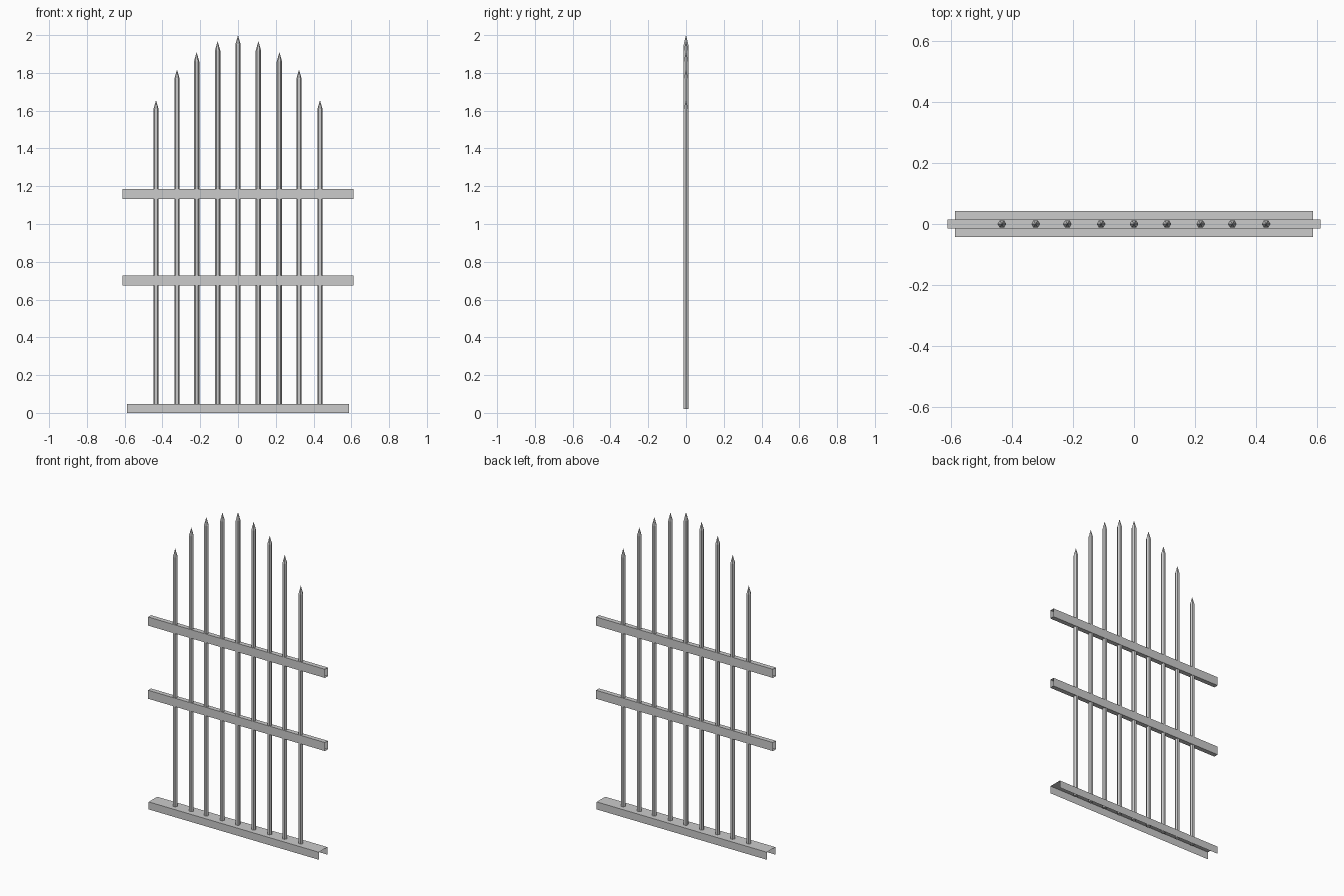
import bpy, bmesh, math

if "Cube" in bpy.data.objects:
    bpy.data.objects.remove(bpy.data.objects["Cube"])


def make_object(name, bm):
    bmesh.ops.recalc_face_normals(bm, faces=bm.faces)
    mesh = bpy.data.meshes.new(name)
    bm.to_mesh(mesh)
    bm.free()
    obj = bpy.data.objects.new(name, mesh)
    bpy.context.collection.objects.link(obj)
    return obj


def sheet_along_x(name, half_length, profile, closed):
    """Sweep a thin (y, z) profile along x, leaving the ends open."""
    bm = bmesh.new()
    a = [bm.verts.new((-half_length, y, z)) for y, z in profile]
    b = [bm.verts.new((half_length, y, z)) for y, z in profile]
    n = len(profile)
    for i in range(n if closed else n - 1):
        j = (i + 1) % n
        bm.faces.new((a[i], a[j], b[j], b[i]))
    return make_object(name, bm)


def picket(name, x, top, bottom=0.021, radius=0.0142, spike=0.05):
    """Hexagonal bar with a pointed tip."""
    bm = bmesh.new()
    rings = []
    for z in (bottom, top - spike):
        rings.append([bm.verts.new((x + radius * math.cos(k * math.pi / 3),
                                    radius * math.sin(k * math.pi / 3), z))
                      for k in range(6)])
    tip = bm.verts.new((x, 0, top))
    bm.faces.new(rings[0][::-1])
    for k in range(6):
        j = (k + 1) % 6
        bm.faces.new((rings[0][k], rings[0][j], rings[1][j], rings[1][k]))
        bm.faces.new((rings[1][k], rings[1][j], tip))
    return make_object(name, bm)


# Base channel, open underneath
sheet_along_x("base_channel", 0.588,
              [(-0.042, 0), (-0.042, 0.047), (0.042, 0.047), (0.042, 0)], False)

# Two hollow cross rails
for name, z0, z1 in (("lower_rail", 0.675, 0.728), ("upper_rail", 1.132, 1.186)):
    sheet_along_x(name, 0.612,
                  [(-0.0145, z0), (-0.0145, z1), (0.0145, z1), (0.0145, z0)], True)

# Pickets rising to an arch, mirrored about the centre
picket("picket_centre", 0, 2.0)
for i, (x, top) in enumerate([(0.108, 1.968), (0.219, 1.91),
                              (0.323, 1.818), (0.434, 1.656)], 1):
    picket(f"picket_right_{i}", x, top)
    picket(f"picket_left_{i}", -x, top)
